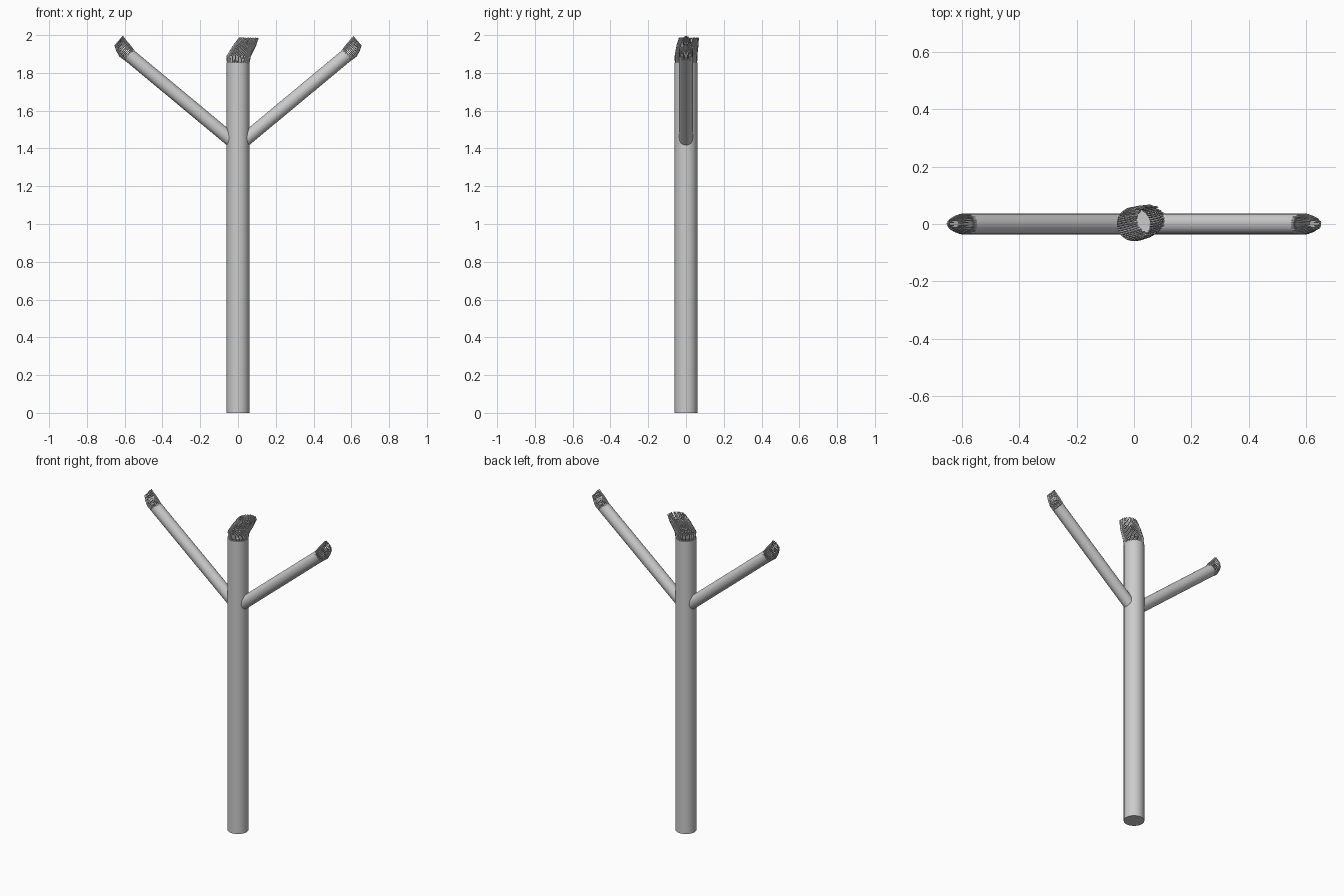
import bpy, math, random
from mathutils import Vector, Matrix

if "Cube" in bpy.data.objects:
    bpy.data.objects.remove(bpy.data.objects["Cube"])

random.seed(4)


def rod(name, start, end, radius, sides=32):
    """Closed round rod between two points."""
    a, b = Vector(start), Vector(end)
    bpy.ops.mesh.primitive_cylinder_add(vertices=sides, radius=radius, depth=(b - a).length,
                                        location=(a + b) / 2)
    ob = bpy.context.object
    ob.name = name
    ob.rotation_euler = (b - a).to_track_quat('Z', 'Y').to_euler()
    bpy.ops.object.shade_smooth_by_angle(angle=math.radians(40))
    return ob


def frayed_end(name, rings, matrix, count, thickness, jitter):
    """Ring of thin fibres running through (centre, x radius, y radius) rings."""
    cu = bpy.data.curves.new(name, 'CURVE')
    cu.dimensions = '3D'
    cu.bevel_depth = thickness
    cu.bevel_resolution = 0
    cu.use_fill_caps = True
    for i in range(count):
        t = 2 * math.pi * i / count
        sp = cu.splines.new('POLY')
        sp.points.add(len(rings) - 1)
        for k, (c, rx, ry) in enumerate(rings):
            p = Vector(c) + Vector((rx * math.cos(t), ry * math.sin(t), 0))
            if k == len(rings) - 1:
                p += Vector([random.uniform(-jitter, jitter) for _ in range(2)] + [0])
            sp.points[k].co = (*(matrix @ p), 1)
    ob = bpy.data.objects.new(name, cu)
    bpy.context.collection.objects.link(ob)
    bpy.ops.object.select_all(action='DESELECT')
    bpy.context.view_layer.objects.active = ob
    ob.select_set(True)
    bpy.ops.object.convert(target='MESH')


# Main post
rod("trunk", (0, 0, 0), (0, 0, 1.855), 0.06)

# Fibres at the post top, swept toward +x
trunk_rings = [((0, 0, 1.84), 0.056, 0.056),
               ((0.004, 0, 1.89), 0.061, 0.057),
               ((0.035, 0.008, 1.945), 0.058, 0.055),
               ((0.058, 0.015, 1.985), 0.048, 0.048)]
frayed_end("trunk_fibres", trunk_rings, Matrix.Identity(4), 44, 0.0032, 0.003)

# Two side branches with frayed tips
for side, label in ((1, "right"), (-1, "left")):
    tip = Vector((side * 0.58, 0, 1.897))
    rod(label + "_branch", (0, 0, 1.415), tip, 0.036, 24)

    # local frame: z along the branch, x pointing to its upper side
    along = Vector((side * 0.77, 0, 0.64)).normalized()
    upper = Vector((-side * along.z, 0, abs(along.x)))
    across = along.cross(upper)
    frame = Matrix((upper, across, along)).transposed().to_4x4()
    frame.translation = tip
    branch_rings = [((0, 0, -0.012), 0.034, 0.034),
                    ((0.004, 0, 0.03), 0.040, 0.034),
                    ((0.012, 0, 0.06), 0.037, 0.027),
                    ((0.023, 0, 0.087), 0.031, 0.018)]
    frayed_end(label + "_branch_fibres", branch_rings, frame, 30, 0.0025, 0.002)
